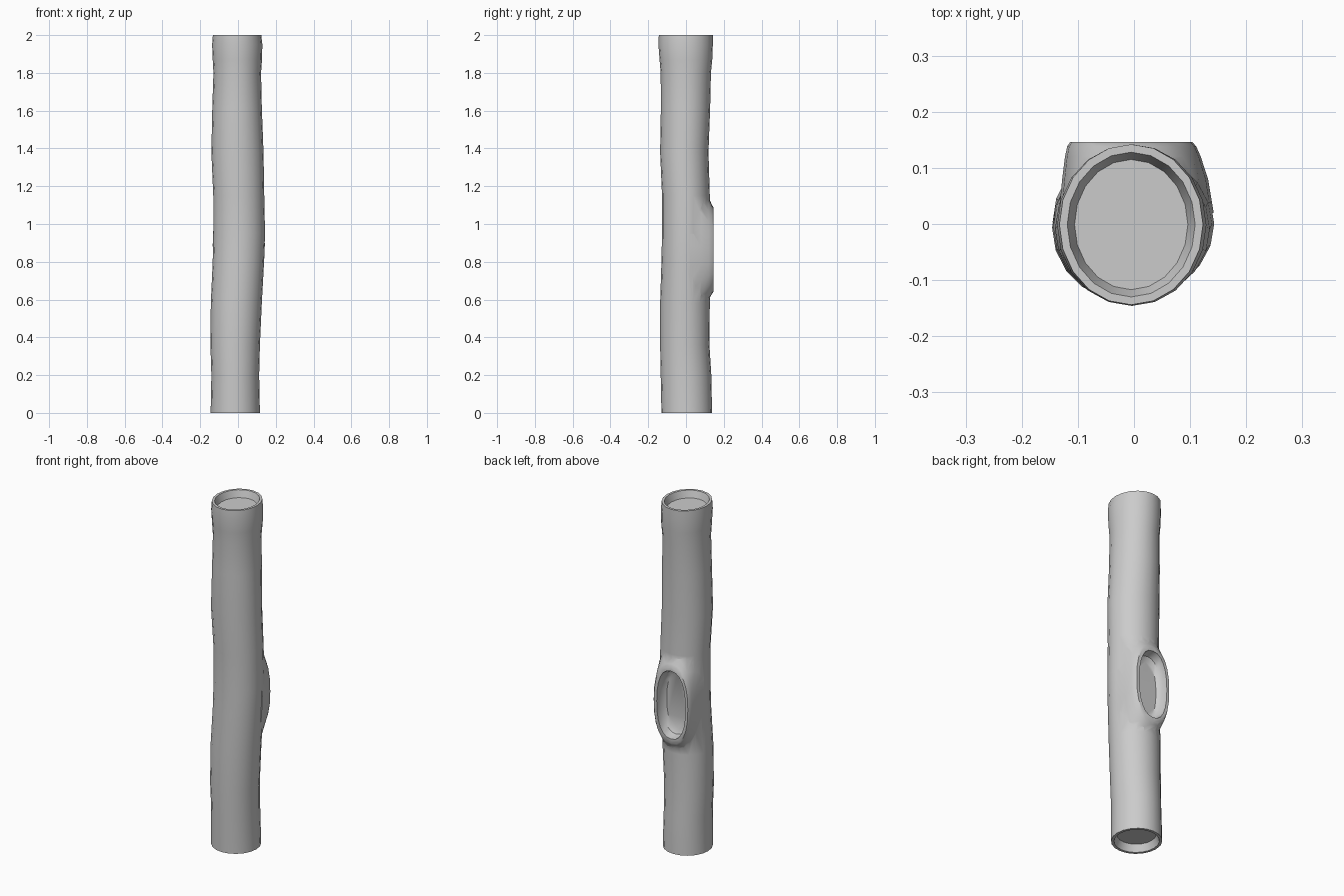
import bpy, bmesh, math

if "Cube" in bpy.data.objects:
    bpy.data.objects.remove(bpy.data.objects["Cube"])

SIDES = 20


def power(v, p):
    return math.copysign(abs(v) ** p, v)


def loft(name, rings):
    """Skin a list of point rings into a closed solid."""
    bm = bmesh.new()
    loops = [[bm.verts.new(p) for p in ring] for ring in rings]
    for a, b in zip(loops, loops[1:]):
        n = len(a)
        for i in range(n):
            bm.faces.new((a[i], a[(i + 1) % n], b[(i + 1) % n], b[i]))
    bm.faces.new(loops[0])
    bm.faces.new(loops[-1])
    bmesh.ops.recalc_face_normals(bm, faces=bm.faces)
    me = bpy.data.meshes.new(name)
    bm.to_mesh(me)
    bm.free()
    ob = bpy.data.objects.new(name, me)
    bpy.context.collection.objects.link(ob)
    return ob


def flat_ring(z, x0, x1, y0, y1, inset=0.0):
    """Horizontal ring given by its extents."""
    cx, cy = (x0 + x1) / 2, (y0 + y1) / 2
    rx, ry = (x1 - x0) / 2 - inset, (y1 - y0) / 2 - inset
    angs = [2 * math.pi * i / SIDES for i in range(SIDES)]
    return [(cx + rx * math.cos(a), cy + ry * math.sin(a), z) for a in angs]


def upright_ring(y, cx, hw, cz, hz, p=0.85):
    """Rounded oval facing the back."""
    angs = [2 * math.pi * i / 24 for i in range(24)]
    return [(cx + hw * power(math.cos(a), p), y, cz + hz * power(math.sin(a), p))
            for a in angs]


# trunk extents: z, x min, x max, y min, y max
PROFILE = [
    (0.00, -0.145, 0.116, -0.130, 0.138),
    (0.20, -0.141, 0.112, -0.134, 0.134),
    (0.36, -0.146, 0.116, -0.137, 0.124),
    (0.58, -0.144, 0.126, -0.137, 0.126),
    (0.80, -0.134, 0.138, -0.130, 0.128),
    (0.95, -0.131, 0.143, -0.127, 0.128),
    (1.15, -0.131, 0.139, -0.127, 0.126),
    (1.38, -0.141, 0.135, -0.137, 0.119),
    (1.62, -0.136, 0.126, -0.133, 0.128),
    (1.80, -0.130, 0.122, -0.134, 0.132),
    (1.87, -0.134, 0.127, -0.140, 0.139),
    (1.95, -0.137, 0.129, -0.146, 0.142),
    (2.00, -0.133, 0.123, -0.144, 0.142),
]

# trunk with a shallow recess at each end
bottom, top = PROFILE[0], PROFILE[-1]
rings = [flat_ring(0.04, *bottom[1:], inset=0.030),
         flat_ring(0.0, *bottom[1:], inset=0.015)]
rings += [flat_ring(*row) for row in PROFILE]
rings += [flat_ring(2.0, *top[1:], inset=0.014),
          flat_ring(1.96, *top[1:], inset=0.027)]
trunk = loft("log_trunk", rings)

# raised collar around the knot hole
collar = loft("knot_collar", [
    upright_ring(0.02, 0.004, 0.138, 0.89, 0.44, 1.0),
    upright_ring(0.08, 0.002, 0.130, 0.88, 0.35, 0.95),
    upright_ring(0.12, -0.002, 0.121, 0.87, 0.27, 0.9),
    upright_ring(0.138, -0.004, 0.115, 0.865, 0.235),
    upright_ring(0.146, -0.005, 0.109, 0.865, 0.222)])

# recess of the knot hole
hollow = loft("knot_hollow_cutter", [
    upright_ring(0.20, -0.006, 0.092, 0.865, 0.197),
    upright_ring(0.14, -0.006, 0.092, 0.865, 0.197),
    upright_ring(0.10, -0.006, 0.086, 0.865, 0.185),
    upright_ring(0.085, -0.006, 0.070, 0.865, 0.160)])

bpy.context.view_layer.objects.active = trunk
trunk.select_set(True)
for helper, op in ((collar, 'UNION'), (hollow, 'DIFFERENCE')):
    helper.hide_render = True
    mod = trunk.modifiers.new(helper.name, 'BOOLEAN')
    mod.operation = op
    mod.solver = 'EXACT'
    mod.object = helper
    bpy.ops.object.modifier_apply(modifier=mod.name)
    bpy.data.objects.remove(helper)

bpy.ops.object.shade_smooth_by_angle(angle=math.radians(40))
